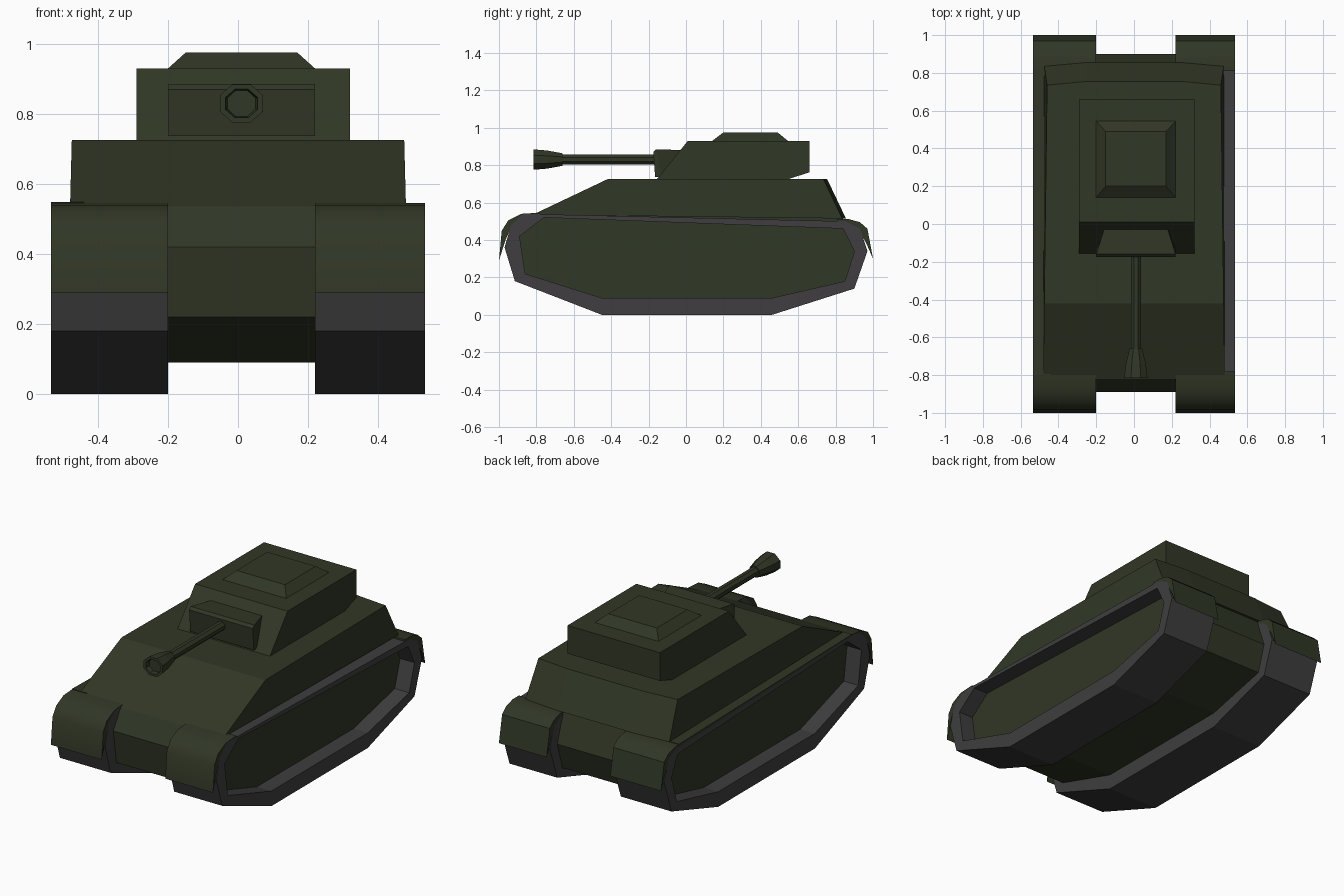
import bpy, bmesh, math

old = bpy.data.objects.get("Cube")
if old:
    bpy.data.objects.remove(old, do_unlink=True)


def material(name, rgb):
    m = bpy.data.materials.new(name)
    m.use_nodes = True
    m.diffuse_color = (*rgb, 1)
    m.node_tree.nodes["Principled BSDF"].inputs["Base Color"].default_value = (*rgb, 1)
    return m


GREEN = material("olive_green", (0.030, 0.038, 0.019))
GREY = material("track_grey", (0.050, 0.048, 0.050))


def loft(name, rings, mat, closed=False, smooth=False):
    """Bridge equal-length point rings; cap the ends, or join last to first."""
    bm = bmesh.new()
    loops = [[bm.verts.new(p) for p in ring] for ring in rings]
    pairs = list(zip(loops, loops[1:]))
    if closed:
        pairs.append((loops[-1], loops[0]))
    else:
        bm.faces.new(loops[0])
        bm.faces.new(loops[-1])
    for a, b in pairs:
        for i in range(len(a)):
            j = (i + 1) % len(a)
            bm.faces.new((a[i], a[j], b[j], b[i]))
    bmesh.ops.recalc_face_normals(bm, faces=bm.faces)
    mesh = bpy.data.meshes.new(name)
    bm.to_mesh(mesh)
    bm.free()
    mesh.materials.append(mat)
    ob = bpy.data.objects.new(name, mesh)
    bpy.context.collection.objects.link(ob)
    if smooth:
        bpy.ops.object.select_all(action="DESELECT")
        ob.select_set(True)
        bpy.context.view_layer.objects.active = ob
        bpy.ops.object.shade_smooth_by_angle(angle=math.radians(35))
    return ob


def at_x(profile, x):
    return [(x, y, z) for y, z in profile]


def extrude(name, profile, x0, x1, mat=GREEN, smooth=False):
    return loft(name, [at_x(profile, x0), at_x(profile, x1)], mat, smooth=smooth)


def rect(x0, x1, y0, y1, z):
    return [(x0, y0, z), (x1, y0, z), (x1, y1, z), (x0, y1, z)]


# Side profiles as (y, z)
track_outer = [(-.45, 0), (.46, 0), (.90, .14), (.97, .34), (.93, .46),
               (.85, .50), (-.87, .54), (-.935, .48), (-.97, .36), (-.915, .18)]
track_inner = [(-.45, .09), (.46, .09), (.85, .18), (.90, .34), (.84, .46),
               (.80, .462), (-.76, .52), (-.83, .466), (-.89, .42), (-.86, .22)]
front_guard = [(-1, .29), (-.985, .45), (-.95, .505), (-.88, .54), (-.78, .546),
               (-.78, .53), (-.87, .528), (-.93, .48), (-.965, .40)]
rear_guard = [(1, .30), (.97, .46), (.93, .495), (.87, .512), (.81, .512),
              (.81, .50), (.86, .495), (.92, .46), (.965, .38)]

# Tracks and mudguards
for side, x0, x1 in (("right", -.535, -.20), ("left", .22, .535)):
    loft(side + "_track",
         [at_x(track_outer, x0), at_x(track_outer, x1),
          at_x(track_inner, x1), at_x(track_inner, x0)], GREY, closed=True)
    extrude(side + "_front_mudguard", front_guard, x0, x1, smooth=True)
    extrude(side + "_rear_mudguard", rear_guard, x0, x1, smooth=True)

# Long fender strip, present on one side only
extrude("right_fender", [(-.80, .53), (-.80, .548), (.83, .515), (.83, .498)], -.535, -.44)

# Lower hull, recessed inside the tracks, and the raised centre section
extrude("lower_hull", track_inner, -.44, .44)
extrude("hull_centre", [(-.89, .42), (-.82, .535), (.84, .515), (.90, .34)],
        -.20, .22, smooth=True)

# Superstructure with a bowed rear wall
base = [(-.48, -.82, .535), (.48, -.82, .535), (.475, .835, .515),
        (.25, .855, .515), (-.25, .855, .515), (-.475, .835, .515)]
roof = [(-.475, -.42, .725), (.475, -.42, .725), (.46, .735, .725),
        (.25, .755, .725), (-.25, .755, .725), (-.46, .735, .725)]
loft("superstructure", [base, roof], GREEN)

# Turret and roof hatch
extrude("turret", [(-.16, .72), (.01, .93), (.66, .93), (.66, .762), (.53, .72)], -.29, .32)
loft("turret_hatch", [rect(-.20, .22, .14, .545, .925),
                      rect(-.20, .22, .14, .545, .93),
                      rect(-.15, .17, .20, .49, .975)], GREEN)

# Gun mantlet, narrowing towards the turret
def upright(x0, x1, y_low, y_high, z0, z1):
    return [(x0, y_low, z0), (x1, y_low, z0), (x1, y_high, z1), (x0, y_high, z1)]


loft("gun_mantlet", [upright(-.20, .22, -.165, -.175, .737, .87),
                     upright(-.20, .22, -.13, -.16, .737, .885),
                     upright(-.15, .17, .0, .0, .737, .88)], GREEN)


# Gun barrel and flared hollow muzzle
def octagon(y, r, wide=1.0):
    turns = [math.pi * (i + .5) / 4 for i in range(8)]
    return [(.01 + r * wide * math.cos(a), y, .83 + r * math.sin(a)) for a in turns]


loft("gun_barrel", [octagon(-.15, .028), octagon(-.68, .028)], GREEN, smooth=False)
loft("muzzle", [octagon(-.66, .036), octagon(-.74, .052, 1.1), octagon(-.815, .059, 1.14),
                octagon(-.815, .044, 1.14), octagon(-.79, .040, 1.1)], GREEN)
